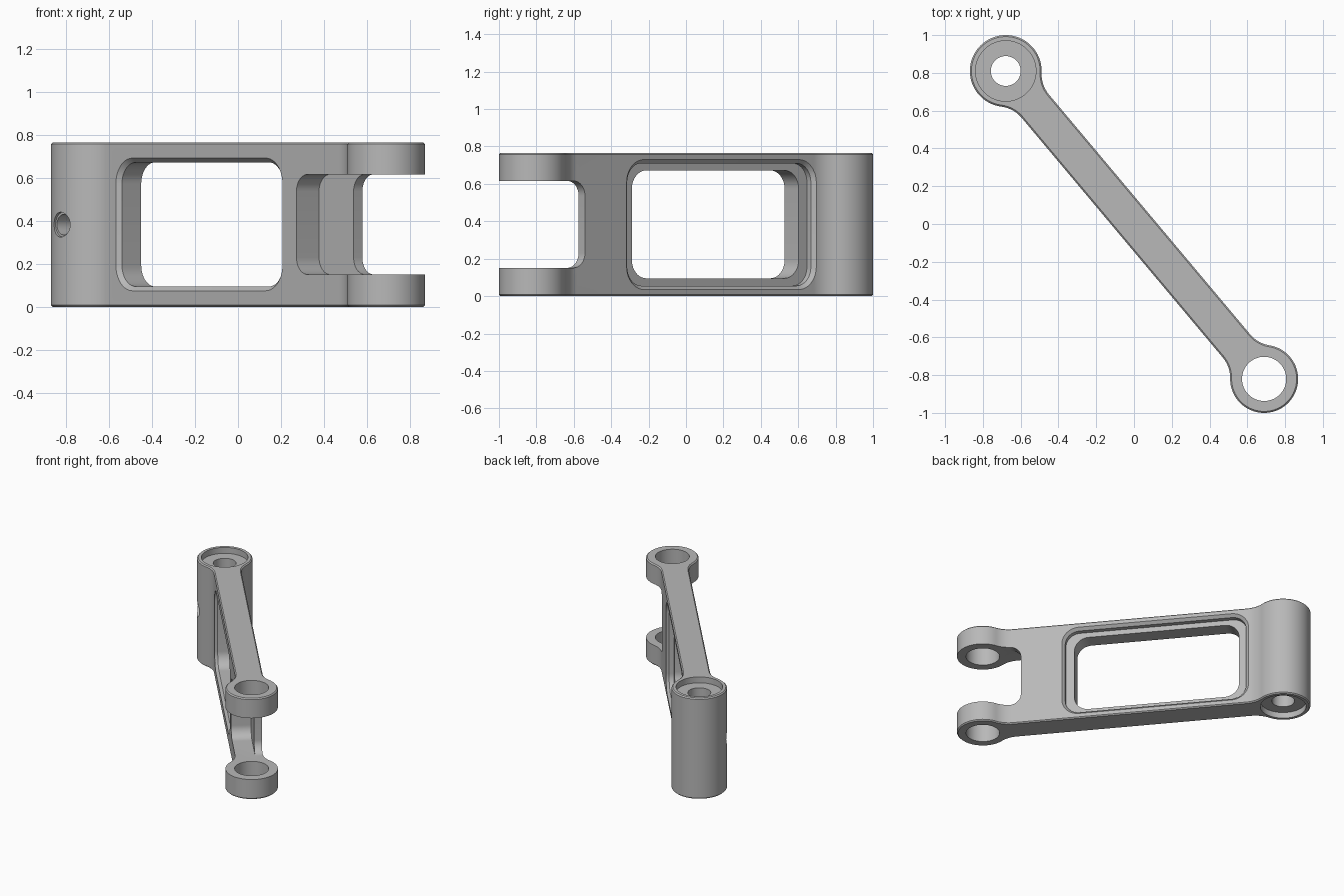
import bpy, bmesh
from math import sin, cos, pi, sqrt, atan2, radians
from mathutils import Matrix, Vector

if "Cube" in bpy.data.objects:
    bpy.data.objects.remove(bpy.data.objects["Cube"], do_unlink=True)

# Built with the arm along x, then turned to its final direction
HEIGHT = 0.765
MID = HEIGHT / 2
REACH = 1.064        # arm centre to each boss centre
HALF_WIDTH = 0.095
BOSS_R, FORK_R = 0.19, 0.18
FILLET = 0.17
STEP = 0.042         # depth level shared by the window ledge and the fork pocket

metal = bpy.data.materials.new("satin_grey_metal")
metal.use_nodes = True
grey = (0.48, 0.48, 0.48, 1)
metal.diffuse_color = grey
metal.node_tree.nodes["Principled BSDF"].inputs["Base Color"].default_value = grey


def loft(name, rings, edge_bevel=0):
    """Closed solid through matching rings, with flat end caps."""
    bm = bmesh.new()
    loops = [[bm.verts.new(p) for p in ring] for ring in rings]
    n = len(loops[0])
    for a, b in zip(loops, loops[1:]):
        for i in range(n):
            j = (i + 1) % n
            bm.faces.new((a[i], a[j], b[j], b[i]))
    caps = [bm.faces.new(loops[0]), bm.faces.new(loops[-1])]
    bmesh.ops.recalc_face_normals(bm, faces=bm.faces)
    if edge_bevel:
        rim = [e for f in caps for e in f.edges]
        bmesh.ops.bevel(bm, geom=rim, offset=edge_bevel, segments=1, affect='EDGES')
    mesh = bpy.data.meshes.new(name)
    bm.to_mesh(mesh)
    bm.free()
    mesh.materials.append(metal)
    obj = bpy.data.objects.new(name, mesh)
    bpy.context.collection.objects.link(obj)
    return obj


def arc(cx, cy, r, start, end, steps):
    return [(cx + r * cos(start + (end - start) * i / steps),
             cy + r * sin(start + (end - start) * i / steps)) for i in range(steps + 1)]


def rounded_rect(x0, x1, z0, z1, r, y):
    pts = []
    corners = ((x1 - r, z1 - r), (x0 + r, z1 - r), (x0 + r, z0 + r), (x1 - r, z0 + r))
    for k, (cx, cz) in enumerate(corners):
        pts += arc(cx, cz, r, k * pi / 2, (k + 1) * pi / 2, 10)
    return [(x, y, z) for x, z in pts]


def rect_cutter(name, x0, x1, z0, z1, r, layers):
    """Rounded opening cut across the arm; layers are (y, outward growth)."""
    return loft(name, [rounded_rect(x0 - g, x1 + g, z0 - g, z1 + g, r + g, y)
                       for y, g in layers])


def round_cutter(name, x, r, z0, z1):
    ring = arc(x, 0, r, 0, 2 * pi, 64)[:-1]
    return loft(name, [[(px, py, z) for px, py in ring] for z in (z0, z1)])


def side_cutter(name, r, y0, y1):
    ring = arc(-REACH, MID, r, 0, 2 * pi, 40)[:-1]
    return loft(name, [[(px, y, pz) for px, pz in ring] for y in (y0, y1)])


def quarter(r):
    """Upper outline from mid arm to the tip of a boss of radius r."""
    d = sqrt((r + FILLET) ** 2 - (HALF_WIDTH + FILLET) ** 2)
    fx, fy = REACH - d, HALF_WIDTH + FILLET
    meet = atan2(fy, -d)
    neck = arc(fx, fy, FILLET, -pi / 2, meet - pi, 10)
    return neck + arc(REACH, 0, r, meet, 0, 32)[1:]


# Outline: fork end at +x, tall boss at -x
fork, boss = quarter(FORK_R), quarter(BOSS_R)
outline = fork + [(x, -y) for x, y in reversed(fork[:-1])]
outline += [(-x, -y) for x, y in boss] + [(-x, y) for x, y in reversed(boss[:-1])]
arm = loft("link_arm", [[(x, y, z) for x, y in outline] for z in (0, HEIGHT)], 0.008)

cutters = [
    # Main window, chamfered on one face and ledged on the other
    rect_cutter("window_cut", -0.758, 0.407, 0.095, 0.672, 0.1,
                ((-0.115, 0.04), (-0.075, 0), (0.2, 0))),
    rect_cutter("window_ledge_cut", -0.815, 0.467, 0.055, 0.71, 0.1,
                ((STEP, 0), (0.075, 0), (0.115, 0.04))),
    # Fork slot and its one-sided clearance pocket
    rect_cutter("fork_slot_cut", 0.778, 1.5, 0.151, 0.616, 0.08, ((-0.3, 0), (0.3, 0))),
    rect_cutter("fork_pocket_cut", 0.528, 1.5, 0.151, 0.616, 0.08, ((-0.3, 0), (STEP, 0))),
    # Pin bores and bearing seats
    round_cutter("fork_bore_cut", REACH, 0.117, -0.1, HEIGHT + 0.1),
    round_cutter("boss_bore_cut", -REACH, 0.079, -0.1, HEIGHT + 0.1),
    round_cutter("lower_seat_cut", -REACH, 0.16, -0.1, 0.045),
    round_cutter("upper_seat_cut", -REACH, 0.16, HEIGHT - 0.045, HEIGHT + 0.1),
    # Lubrication hole in the side of the tall boss
    side_cutter("side_hole_cut", 0.048, -0.4, 0),
    side_cutter("side_hole_rim_cut", 0.058, -0.4, -0.172),
]

bpy.ops.object.select_all(action='DESELECT')
bpy.context.view_layer.objects.active = arm
arm.select_set(True)
for cutter in cutters:
    cutter.hide_render = True
    mod = arm.modifiers.new(cutter.name, 'BOOLEAN')
    mod.operation = 'DIFFERENCE'
    mod.solver = 'EXACT'
    mod.object = cutter
    bpy.ops.object.modifier_apply(modifier=mod.name)
    bpy.data.objects.remove(cutter, do_unlink=True)

# Turn the arm into place and shade it
arm.data.transform(Matrix.Translation(Vector((0.005, -0.005, 0)))
                   @ Matrix.Rotation(radians(-50), 4, 'Z'))
bpy.ops.object.shade_smooth_by_angle(angle=radians(30))
